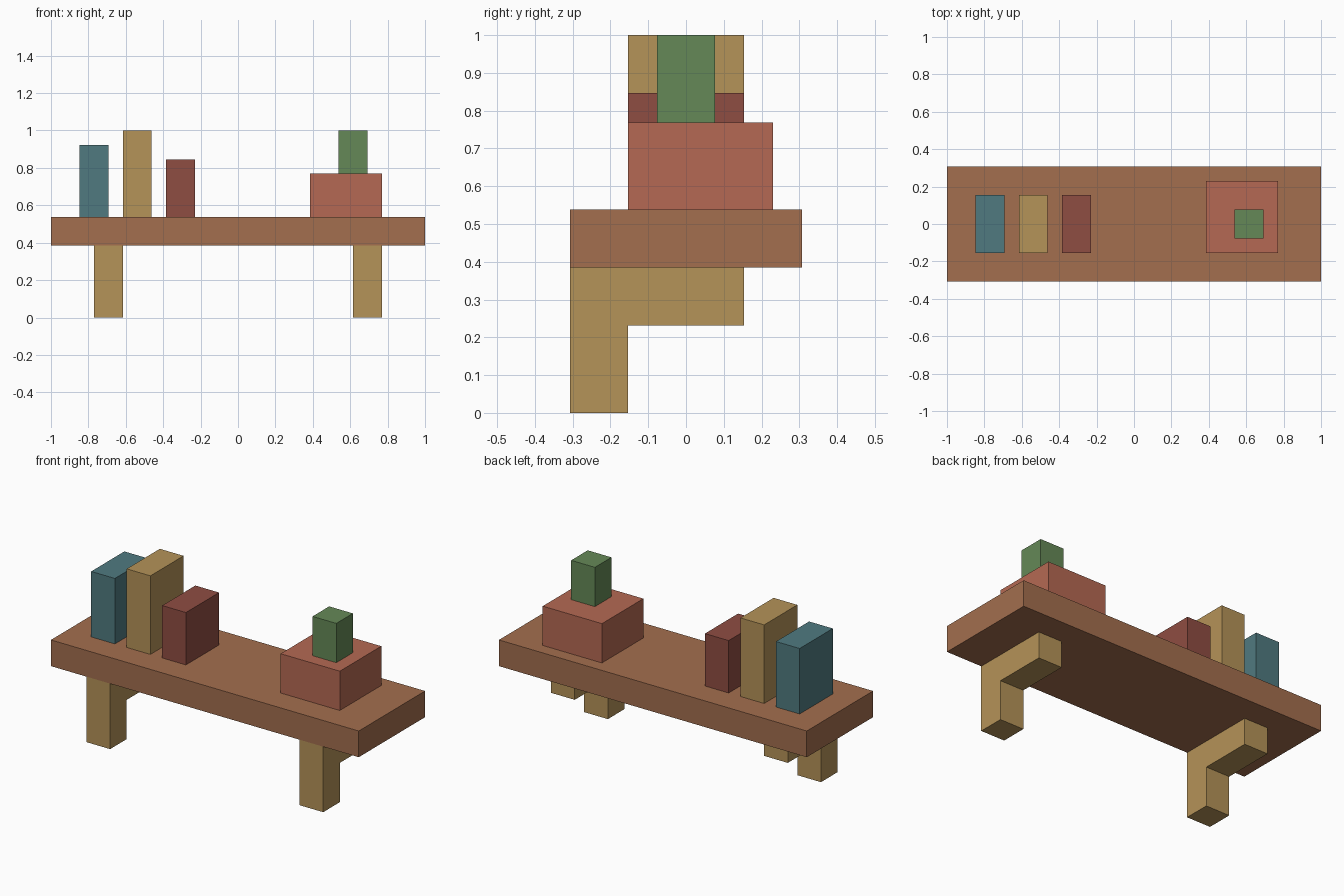
import bpy
import bmesh

cube = bpy.data.objects.get("Cube")
if cube:
    bpy.data.objects.remove(cube, do_unlink=True)

U = 1 / 13  # the whole design sits on a 26-unit-wide block grid


def material(name, rgb):
    """Flat material from 0-255 display values, converted to linear."""
    lin = [((c / 255 + 0.055) / 1.055) ** 2.4 for c in rgb]
    mat = bpy.data.materials.new(name)
    mat.use_nodes = True
    mat.diffuse_color = (*lin, 1)
    bsdf = mat.node_tree.nodes["Principled BSDF"]
    bsdf.inputs["Base Color"].default_value = (*lin, 1)
    bsdf.inputs["Roughness"].default_value = 0.9
    return mat


def extrude_x(name, profile, x0, x1, mat):
    """Sweep a (y, z) profile from x0 to x1, all in grid units."""
    bm = bmesh.new()
    face = bm.faces.new([bm.verts.new((x0 * U, y * U, z * U)) for y, z in profile])
    swept = bmesh.ops.extrude_face_region(bm, geom=[face])["geom"]
    bmesh.ops.translate(bm, vec=((x1 - x0) * U, 0, 0),
                        verts=[g for g in swept if isinstance(g, bmesh.types.BMVert)])
    bmesh.ops.recalc_face_normals(bm, faces=bm.faces)
    mesh = bpy.data.meshes.new(name)
    bm.to_mesh(mesh)
    bm.free()
    mesh.materials.append(mat)
    obj = bpy.data.objects.new(name, mesh)
    bpy.context.collection.objects.link(obj)
    return obj


def box(name, x, y, z, mat):
    """Box from (min, max) ranges in grid units."""
    profile = [(y[0], z[0]), (y[1], z[0]), (y[1], z[1]), (y[0], z[1])]
    return extrude_x(name, profile, x[0], x[1], mat)


wood = material("brown wood", (163, 110, 78))
ochre = material("ochre", (181, 147, 88))
teal = material("teal", (80, 122, 128))
dark_red = material("dark red", (143, 77, 66))
terracotta = material("terracotta", (181, 105, 83))
green = material("leaf green", (101, 137, 87))

# Shelf board
box("shelf_board", (-13, 13), (-4, 4), (5, 7), wood)

# L-shaped brackets: arm under the board, leg down at the front
bracket = [(-4, 0), (-2, 0), (-2, 3), (2, 3), (2, 5), (-4, 5)]
for side, x in (("right", -10), ("left", 8)):
    extrude_x(f"bracket_{side}", bracket, x, x + 2, ochre)

# Row of books
for name, x, top, mat in (("book_teal", -11, 12, teal),
                          ("book_ochre", -8, 13, ochre),
                          ("book_red", -5, 11, dark_red)):
    box(name, (x, x + 2), (-2, 2), (7, top), mat)

# Potted plant
box("plant_pot", (5, 10), (-2, 3), (7, 10), terracotta)
box("plant", (7, 9), (-1, 1), (10, 13), green)
